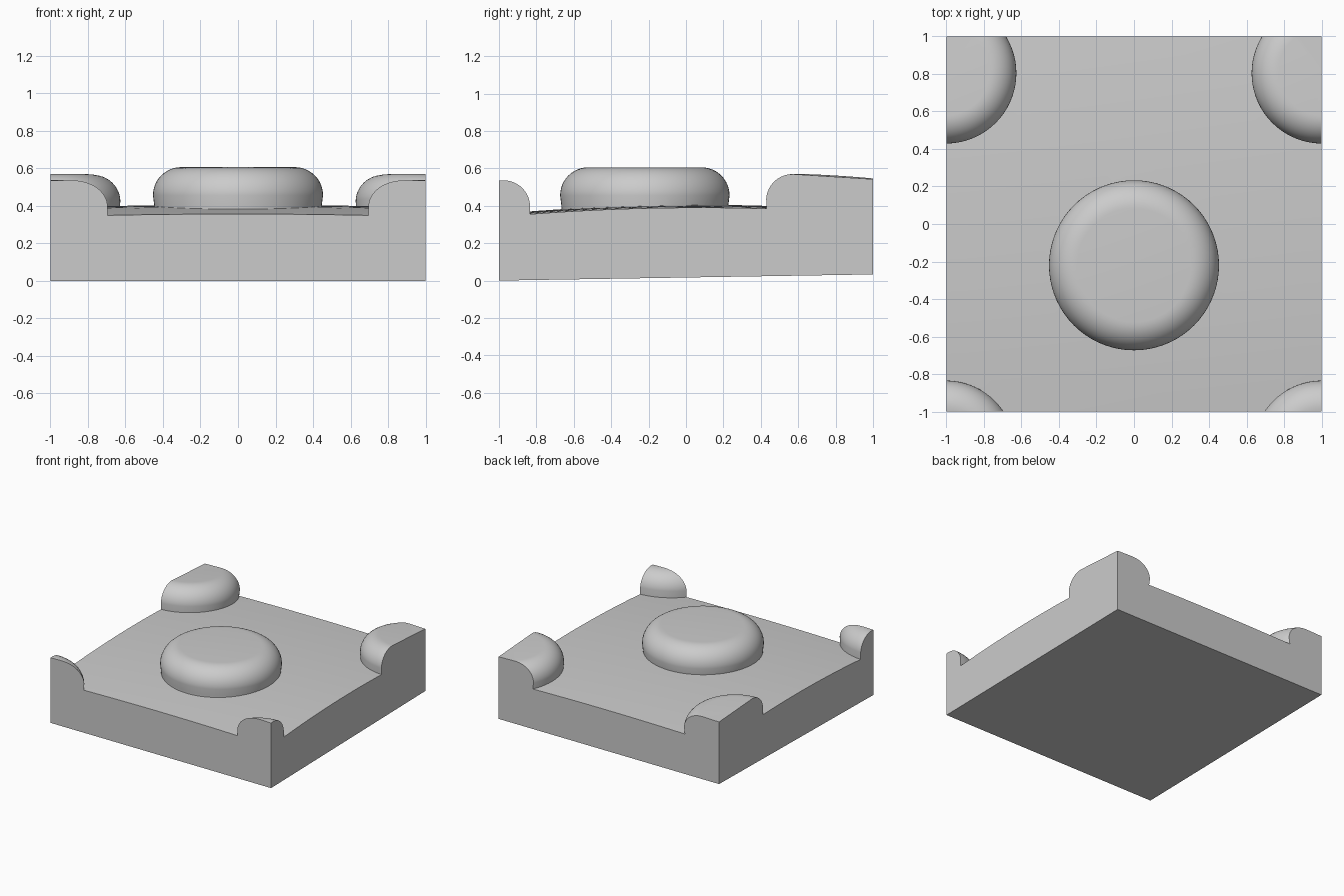
import bpy, bmesh, math
from mathutils import Matrix, Vector

cube = bpy.data.objects.get("Cube")
if cube:
    bpy.data.objects.remove(cube, do_unlink=True)

grey = bpy.data.materials.new("light_grey")
grey.use_nodes = True
grey.diffuse_color = (0.6, 0.6, 0.6, 1)
grey.node_tree.nodes["Principled BSDF"].inputs["Base Color"].default_value = (0.6, 0.6, 0.6, 1)

TOP, BEND_X, BEND_Y, CREST_Y = 0.405, 0.015, 0.043, 0.07


def ground(x, y):
    """Height of the gently domed top surface."""
    return TOP - BEND_X * x * x - BEND_Y * (y - CREST_Y) ** 2


def ground_normal(x, y):
    return Vector((2 * BEND_X * x, 2 * BEND_Y * (y - CREST_Y), 1)).normalized()


def make_object(name, bm):
    bmesh.ops.recalc_face_normals(bm, faces=bm.faces)
    mesh = bpy.data.meshes.new(name)
    bm.to_mesh(mesh)
    bm.free()
    mesh.materials.append(grey)
    obj = bpy.data.objects.new(name, mesh)
    bpy.context.collection.objects.link(obj)
    return obj


def add_bump(bm, x, y, radius, height, rounding, tilt=True):
    """Lathe a round-shouldered button that stands on the surface."""
    pts = [(0, -0.15), (radius * 0.97, -0.15), (radius * 0.985, 0)]
    for i in range(13):
        a = math.pi / 2 * i / 12
        pts.append((radius - rounding * (1 - math.cos(a)),
                    height - rounding * (1 - math.sin(a))))
    pts.append((0, height))
    part = bmesh.new()
    verts = [part.verts.new((r, 0, z)) for r, z in pts]
    edges = [part.edges.new(pair) for pair in zip(verts, verts[1:])]
    bmesh.ops.spin(part, geom=verts + edges, cent=(0, 0, 0), axis=(0, 0, 1),
                   angle=2 * math.pi, steps=72)
    bmesh.ops.remove_doubles(part, verts=part.verts, dist=1e-4)
    matrix = Matrix.Translation((x, y, ground(x, y)))
    if tilt:
        turn = Vector((0, 0, 1)).rotation_difference(ground_normal(x, y))
        matrix = matrix @ turn.to_matrix().to_4x4()
    part.transform(matrix)
    temp = bpy.data.meshes.new("temp")
    part.to_mesh(temp)
    part.free()
    bm.from_mesh(temp)
    bpy.data.meshes.remove(temp)


# Slab, oversized so that it can be trimmed square
bm = bmesh.new()
bmesh.ops.create_grid(bm, x_segments=24, y_segments=24, size=1.2)
for v in bm.verts:
    v.co.z = ground(v.co.x, v.co.y)
lower = bmesh.ops.extrude_face_region(bm, geom=bm.faces[:])["geom"]
for v in lower:
    if isinstance(v, bmesh.types.BMVert):
        v.co.z = -0.3
slab = make_object("bumpy_slab", bm)

# One centre button and four corner buttons
bm = bmesh.new()
add_bump(bm, 0, -0.22, 0.453, 0.204, 0.15, tilt=False)
for side in (-1, 1):
    add_bump(bm, side, 0.8, 0.375, 0.187, 0.14)
    add_bump(bm, side, -1.195, 0.368, 0.19, 0.14)
bumps = make_object("bump_helper", bm)

# Trimming block with a slightly rising underside
bm = bmesh.new()
bmesh.ops.create_cube(bm, size=2)
for v in bm.verts:
    if v.co.z < 0:
        v.co.z = 0.0165 * (v.co.y + 1)
block = make_object("trim_helper", bm)

# Merge the buttons with the slab, then trim to the square outline
for helper, operation in ((bumps, 'UNION'), (block, 'INTERSECT')):
    helper.hide_render = True
    mod = slab.modifiers.new(operation.title(), 'BOOLEAN')
    mod.object = helper
    mod.operation = operation
    mod.solver = 'EXACT'

bpy.ops.object.select_all(action='DESELECT')
slab.select_set(True)
bpy.context.view_layer.objects.active = slab
for name in [m.name for m in slab.modifiers]:
    bpy.ops.object.modifier_apply(modifier=name)
for helper in (bumps, block):
    bpy.data.objects.remove(helper, do_unlink=True)

bpy.ops.object.shade_smooth_by_angle(angle=math.radians(32))
